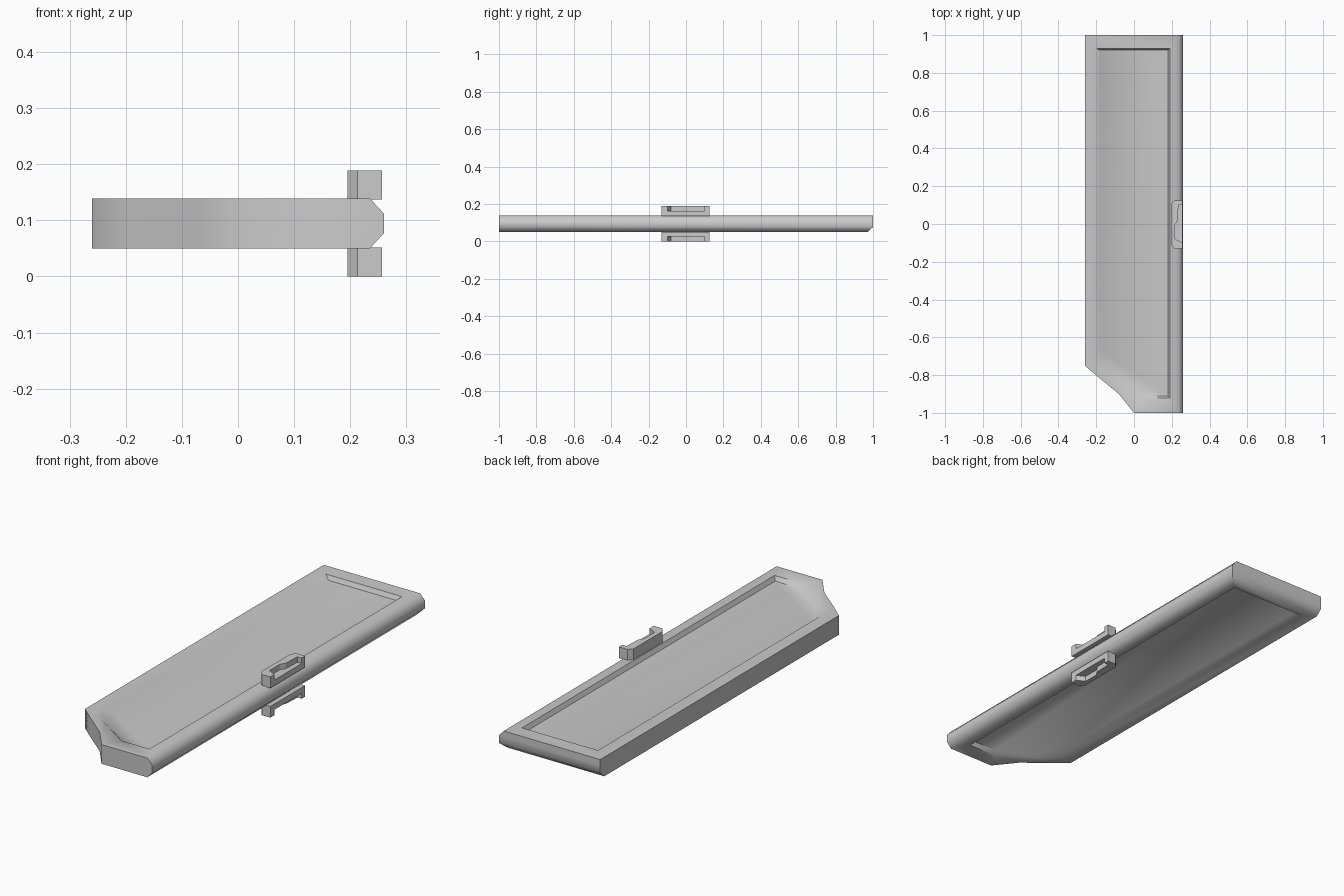
import bpy, bmesh, math

if "Cube" in bpy.data.objects:
    bpy.data.objects.remove(bpy.data.objects["Cube"])

MID = 0.0945  # height of the horizontal symmetry plane


def finish(bm, name):
    bmesh.ops.recalc_face_normals(bm, faces=bm.faces)
    mesh = bpy.data.meshes.new(name)
    bm.to_mesh(mesh)
    bm.free()
    obj = bpy.data.objects.new(name, mesh)
    bpy.context.collection.objects.link(obj)
    return obj


def ring(bm, points, z):
    return [bm.verts.new((x, y, z)) for x, y in points]


def outline(right, back):
    return [(-0.26, back), (right, back), (right, -1.0), (0.0, -1.0),
            (-0.08, -0.90), (-0.19, -0.81), (-0.26, -0.75)]


# Door slab: stacked rings from the lower recess, around the rim, to the upper one
panel = [(-0.18, 0.92), (0.18, 0.92), (0.18, -0.91), (0.05, -0.91),
         (-0.10, -0.80), (-0.15, -0.75), (-0.18, -0.67)]
lip = [(-0.20, 0.93), (0.19, 0.93), (0.19, -0.92), (0.045, -0.92),
       (-0.115, -0.815), (-0.17, -0.765), (-0.20, -0.69)]
layers = [(panel, 0.07), (lip, 0.05),
          (outline(0.235, 0.97), 0.05), (outline(0.26, 1.0), 0.077),
          (outline(0.26, 1.0), 0.112), (outline(0.235, 1.0), 0.139),
          (lip, 0.139), (panel, 0.119)]
bm = bmesh.new()
rings = [ring(bm, pts, z) for pts, z in layers]
for a, b in zip(rings, rings[1:]):
    n = len(a)
    for i in range(n):
        j = (i + 1) % n
        bm.faces.new((a[i], a[j], b[j], b[i]))
bm.faces.new(rings[0])
bm.faces.new(rings[-1])
door = finish(bm, "door_slab")
bpy.context.view_layer.objects.active = door
door.select_set(True)
bpy.ops.object.shade_smooth_by_angle(angle=math.radians(55))
door.select_set(False)


# Handles: blocks with a pocket open to the outside and the door edge
outer = [(0.257, 0.125), (0.213, 0.125), (0.195, 0.105),
         (0.195, -0.108), (0.213, -0.13), (0.257, -0.13)]
inner = [(0.257, 0.10), (0.235, 0.10), (0.232, 0.02),
         (0.217, -0.005), (0.217, -0.08), (0.257, -0.10)]


def handle(name, side):
    bm = bmesh.new()
    base = ring(bm, outer, MID + side * 0.0425)
    top = ring(bm, outer, MID + side * 0.0945)
    rim = ring(bm, inner, MID + side * 0.0945)
    floor = ring(bm, inner, MID + side * 0.069)
    bm.faces.new(base)
    bm.faces.new(floor)
    for i in range(5):
        bm.faces.new((base[i], base[i + 1], top[i + 1], top[i]))
        bm.faces.new((rim[i], rim[i + 1], floor[i + 1], floor[i]))
        bm.faces.new((top[i], top[i + 1], rim[i + 1], rim[i]))
    bm.faces.new((base[0], top[0], rim[0], floor[0],
                  floor[5], rim[5], top[5], base[5]))
    return finish(bm, name)


handle("upper_handle", 1)
handle("lower_handle", -1)
